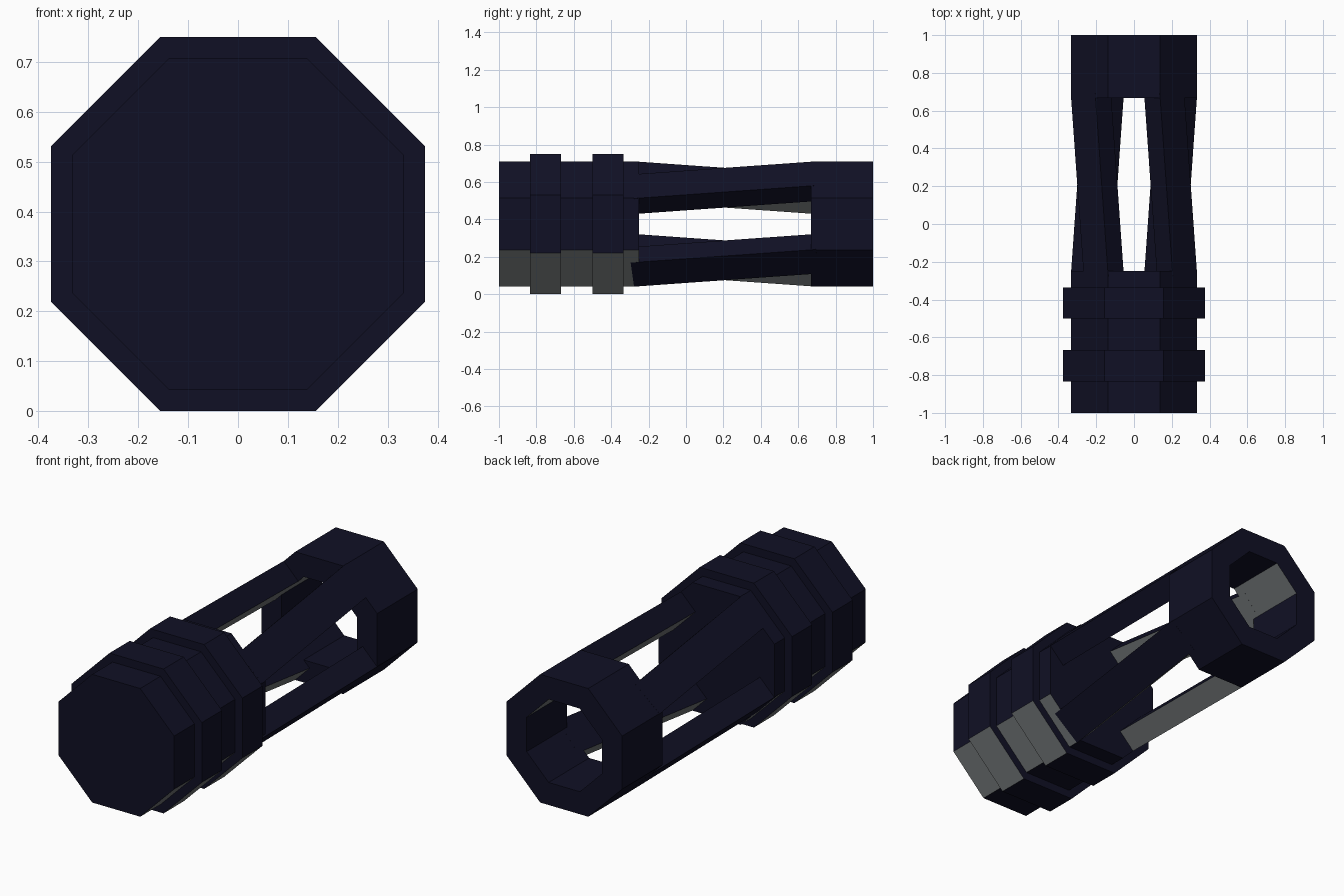
import bpy
import bmesh
import math
from mathutils import Vector

cube = bpy.data.objects.get("Cube")
if cube:
    bpy.data.objects.remove(cube, do_unlink=True)

AXIS_Z = 0.375      # height of the long axis
BODY = 0.333        # flat-to-centre distance of the tube
HOLE = 0.216        # flat-to-centre distance of the bore


def material(name, rgb):
    m = bpy.data.materials.new(name)
    m.use_nodes = True
    m.diffuse_color = (*rgb, 1)
    bsdf = m.node_tree.nodes["Principled BSDF"]
    bsdf.inputs["Base Color"].default_value = (*rgb, 1)
    bsdf.inputs["Roughness"].default_value = 0.8
    return m


navy = material("dark navy", (0.005, 0.005, 0.018))
grey = material("grey", (0.17, 0.185, 0.19))


def finish(bm, name, is_grey):
    """Turn a bmesh around the axis into an object, painting faces by a rule."""
    bmesh.ops.recalc_face_normals(bm, faces=bm.faces)
    for f in bm.faces:
        f.normal_update()
        f.material_index = int(is_grey(f.normal, f.calc_center_median()))
    mesh = bpy.data.meshes.new(name)
    bm.to_mesh(mesh)
    bm.free()
    mesh.materials.append(navy)
    mesh.materials.append(grey)
    ob = bpy.data.objects.new(name, mesh)
    ob.location.z = AXIS_Z
    bpy.context.collection.objects.link(ob)
    return ob


def octagon(bm, apothem, y):
    r = apothem / math.cos(math.pi / 8)
    angles = [math.pi / 8 + k * math.pi / 4 for k in range(8)]
    return [bm.verts.new((r * math.cos(a), y, r * math.sin(a))) for a in angles]


def bridge(bm, a, b):
    for i in range(8):
        j = (i + 1) % 8
        bm.faces.new((a[i], a[j], b[j], b[i]))


def under_diagonal(n, c):
    return n.z < -0.5 and abs(n.x) > 0.5


def under_inward(n, c):
    return under_diagonal(n, c) and n.x * c.x < 0


# Front body: stepped octagonal profile with two raised bands
bm = bmesh.new()
BAND = 0.375
profile = [(BODY, -1), (BODY, -0.833), (BAND, -0.833), (BAND, -0.667),
           (BODY, -0.667), (BODY, -0.5), (BAND, -0.5), (BAND, -0.335),
           (BODY, -0.335), (BODY, -0.25)]
loops = [octagon(bm, a, y) for a, y in profile]
for a, b in zip(loops, loops[1:]):
    bridge(bm, a, b)
bm.faces.new(loops[0])
bm.faces.new(loops[-1])
finish(bm, "front_body", under_diagonal)

# Rear ring: octagonal collar with an open bore
bm = bmesh.new()
loops = [octagon(bm, a, y) for a, y in
         [(BODY, 0.667), (BODY, 1), (HOLE, 1), (HOLE, 0.667)]]
for i in range(4):
    bridge(bm, loops[i], loops[(i + 1) % 4])
finish(bm, "rear_ring", under_inward)

# Four slanted struts joining body and ring, one per diagonal
TILT = 0.1
EPS = 0.0006
for k, name in enumerate(["upper_left", "lower_left", "lower_right", "upper_right"]):
    a = math.pi / 4 - k * math.pi / 2
    radial = Vector((math.cos(a), 0, math.sin(a)))
    side = Vector((math.sin(a), 0, -math.cos(a)))
    along = Vector((0, math.cos(TILT), 0)) - side * math.sin(TILT)
    across = side * math.cos(TILT) + Vector((0, math.sin(TILT), 0))
    bm = bmesh.new()
    bmesh.ops.create_cube(bm, size=1)
    mid = radial * (BODY + HOLE) / 2 + Vector((0, 0.208, 0))
    for v in bm.verts:
        x, y, z = v.co
        v.co = (mid + across * x * 0.182 + along * y * 0.995
                + radial * z * (BODY - HOLE + EPS))
    finish(bm, name + "_strut", under_inward)
